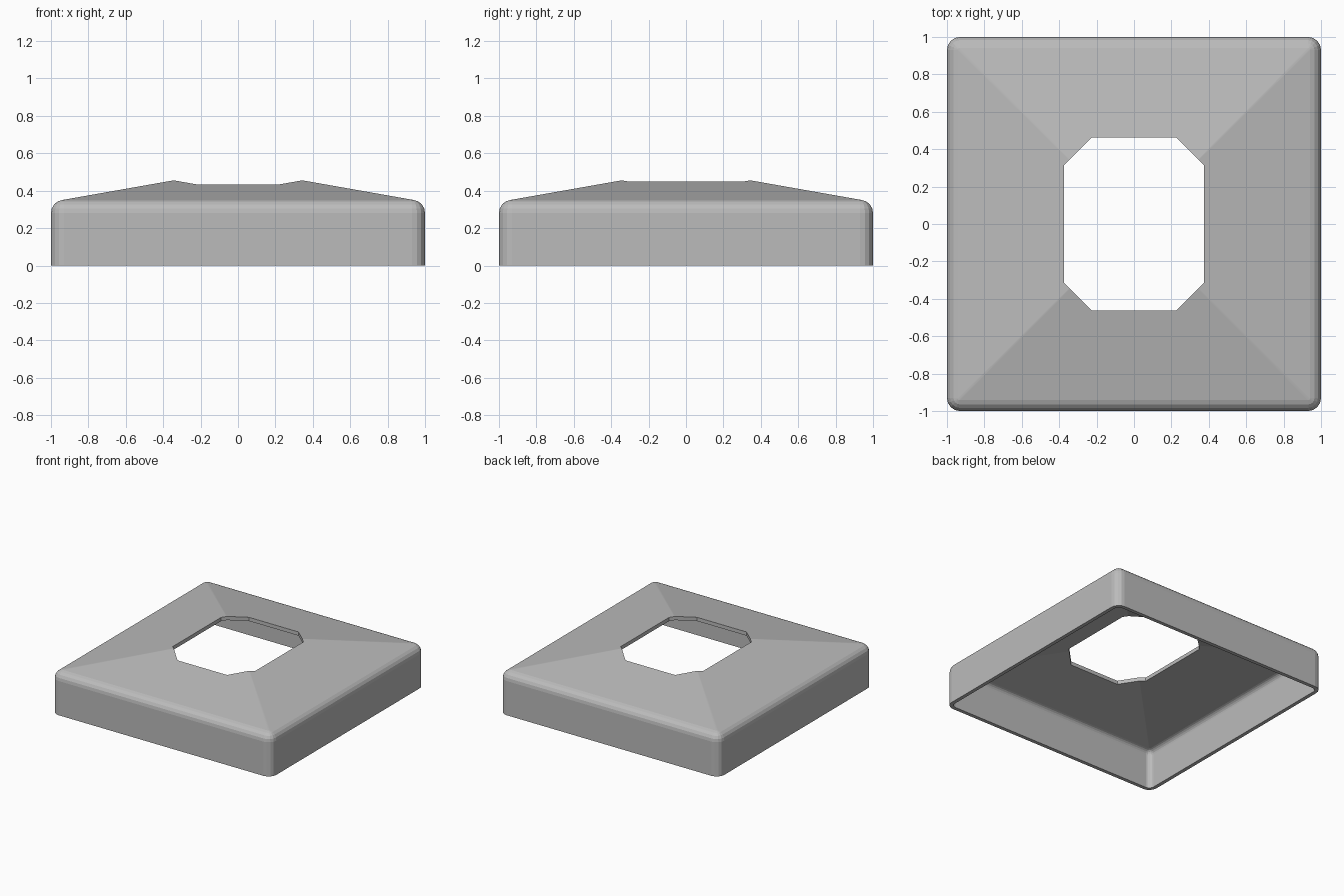
import bpy, bmesh
from math import sin, cos, tan, pi, radians

cube = bpy.data.objects.get("Cube")
if cube:
    bpy.data.objects.remove(cube, do_unlink=True)

ROUND, THICK, STEPS = 0.07, 0.03, 4
CORE = 1 - ROUND          # half-width to the corner centres
PITCH = radians(10)
EAVE = 0.281              # height where the wall starts to round over

grey = bpy.data.materials.new("plain_grey")
grey.use_nodes = True
grey.diffuse_color = (0.5, 0.5, 0.5, 1)
grey.node_tree.nodes["Principled BSDF"].inputs["Base Color"].default_value = (0.5, 0.5, 0.5, 1)


def make_object(name, bm):
    bmesh.ops.recalc_face_normals(bm, faces=bm.faces)
    mesh = bpy.data.meshes.new(name)
    bm.to_mesh(mesh)
    bm.free()
    mesh.materials.append(grey)
    obj = bpy.data.objects.new(name, mesh)
    bpy.context.collection.objects.link(obj)
    return obj


def ring(bm, radius, z):
    """Rounded square around the fixed corner centres."""
    verts = []
    for corner in range(4):
        a0 = corner * pi / 2
        cx = CORE * (1 if corner in (0, 3) else -1)
        cy = CORE * (1 if corner < 2 else -1)
        for i in range(STEPS + 1):
            a = a0 + i * pi / 2 / STEPS
            verts.append(bm.verts.new((cx + radius * cos(a), cy + radius * sin(a), z)))
    return verts


def bridge(bm, low, high):
    n = len(low)
    for i in range(n):
        j = (i + 1) % n
        bm.faces.new((low[i], low[j], high[j], high[i]))


def skin(bm, r):
    """Wall, rounded eave and pyramid roof at the given corner radius."""
    rings = [ring(bm, r, 0)]
    for i in range(STEPS + 1):
        a = i / STEPS * (pi / 2 - PITCH)
        rings.append(ring(bm, r * cos(a), EAVE + r * sin(a)))
    for low, high in zip(rings, rings[1:]):
        bridge(bm, low, high)
    top = rings[-1]
    half = CORE + r * sin(PITCH)
    apex = bm.verts.new((0, 0, top[0].co.z + half * tan(PITCH)))
    for i, v in enumerate(top):
        bm.faces.new((v, top[(i + 1) % len(top)], apex))
    return rings[0]


# Hollow cover with a flat bottom rim
bm = bmesh.new()
bridge(bm, skin(bm, ROUND), skin(bm, ROUND - THICK))
cover = make_object("post_cover", bm)

# Chamfered rectangular opening through the roof
bm = bmesh.new()
HX, HY, CH = 0.375, 0.463, 0.15
outline = [(HX, HY - CH), (HX - CH, HY), (CH - HX, HY), (-HX, HY - CH),
           (-HX, CH - HY), (CH - HX, -HY), (HX - CH, -HY), (HX, CH - HY)]
base = bm.faces.new([bm.verts.new((x, y, 0.2)) for x, y in outline])
side = bmesh.ops.extrude_face_region(bm, geom=[base])["geom"]
bmesh.ops.translate(bm, vec=(0, 0, 0.6), verts=[v for v in side if isinstance(v, bmesh.types.BMVert)])
cutter = make_object("opening_cutter", bm)
cutter.hide_render = True

cut = cover.modifiers.new("opening", 'BOOLEAN')
cut.operation = 'DIFFERENCE'
cut.solver = 'EXACT'
cut.object = cutter
bpy.context.view_layer.objects.active = cover
cover.select_set(True)
bpy.ops.object.modifier_apply(modifier=cut.name)
bpy.data.objects.remove(cutter, do_unlink=True)
